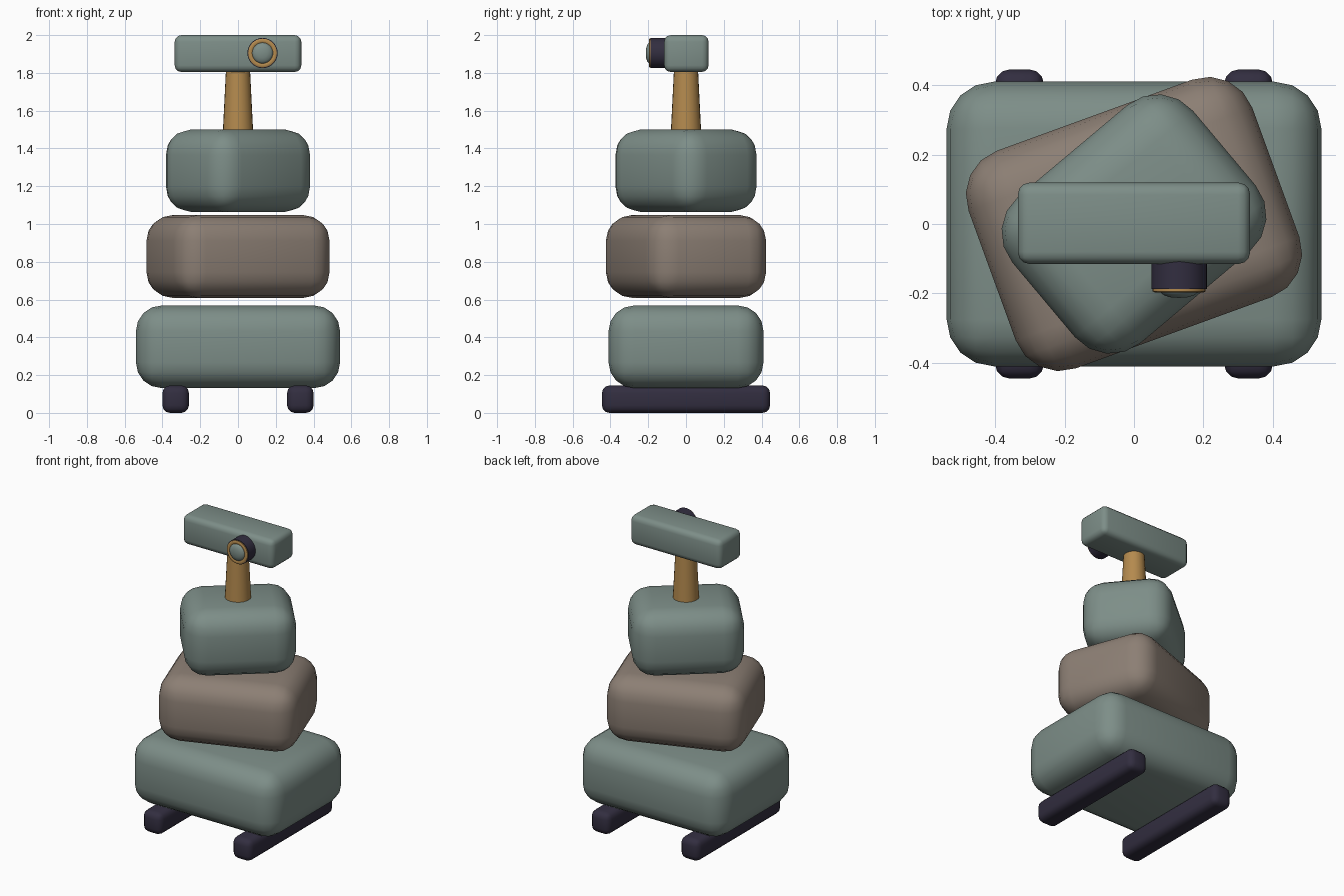
import bpy, bmesh
from math import radians
from mathutils import Matrix, Vector

cube = bpy.data.objects.get("Cube")
if cube:
    bpy.data.objects.remove(cube, do_unlink=True)


def material(name, rgb):
    mat = bpy.data.materials.new(name)
    mat.use_nodes = True
    mat.diffuse_color = (*rgb, 1)
    mat.node_tree.nodes["Principled BSDF"].inputs["Base Color"].default_value = (*rgb, 1)
    return mat


sage = material("sage green", (0.205, 0.27, 0.246))
taupe = material("warm taupe", (0.263, 0.212, 0.175))
dark = material("dark indigo", (0.032, 0.027, 0.051))
brass = material("brass", (0.456, 0.254, 0.076))


def finish(bm, name, mat, location, turn=None):
    """Turn a bmesh into a smooth object with sharp creases kept."""
    if turn:
        bm.transform(turn)
    bmesh.ops.recalc_face_normals(bm, faces=bm.faces)
    mesh = bpy.data.meshes.new(name)
    bm.to_mesh(mesh)
    bm.free()
    mesh.shade_smooth()
    mesh.set_sharp_from_angle(angle=radians(40))
    mesh.materials.append(mat)
    obj = bpy.data.objects.new(name, mesh)
    obj.location = location
    bpy.context.collection.objects.link(obj)
    return obj


def rounded_box(name, mat, size, location, radius, segments=4, angle=0):
    bm = bmesh.new()
    bmesh.ops.create_cube(bm, size=1)
    bmesh.ops.scale(bm, vec=Vector(size), verts=bm.verts)
    bmesh.ops.bevel(bm, geom=bm.edges[:], offset=radius, segments=segments,
                    profile=0.5, affect='EDGES')
    return finish(bm, name, mat, location, Matrix.Rotation(radians(angle), 4, 'Z'))


def lathe(name, mat, profile, location, turn=None, steps=32):
    """Spin (radius, height) points around z."""
    bm = bmesh.new()
    verts = [bm.verts.new((r, 0, z)) for r, z in profile]
    edges = [bm.edges.new(pair) for pair in zip(verts, verts[1:])]
    bmesh.ops.spin(bm, geom=verts + edges, cent=(0, 0, 0), axis=(0, 0, 1),
                   angle=radians(360), steps=steps)
    bmesh.ops.remove_doubles(bm, verts=bm.verts, dist=0.0002)
    return finish(bm, name, mat, location, turn)


# Skids under the body
for side, x in (("left", 0.33), ("right", -0.33)):
    rounded_box(side + "_skid", dark, (0.14, 0.89, 0.145), (x, 0, 0.0725), 0.04, 3)

# Three stacked body blocks, each smaller and turned further
rounded_box("lower_block", sage, (1.08, 0.82, 0.437), (0, 0, 0.35), 0.135)
rounded_box("middle_block", taupe, (0.87, 0.667, 0.437), (0, 0, 0.828), 0.135, angle=20)
rounded_box("upper_block", sage, (0.68, 0.55, 0.437), (0, 0, 1.282), 0.135, angle=40)

# Tapered neck
lathe("neck", brass, [(0, 0), (0.08, 0), (0.063, 0.34), (0, 0.34)], (0, 0, 1.49), steps=24)

# Head bar
rounded_box("head", sage, (0.67, 0.235, 0.195), (0, 0.002, 1.9025), 0.035, 3)

# Eye: barrel, rim and domed lens facing forward
forward = Matrix.Rotation(radians(90), 4, 'X')
eye = (0.13, -0.1, 1.905)
lathe("eye_barrel", dark, [(0, 0), (0.08, 0), (0.08, 0.088), (0, 0.088)], eye, forward)
lathe("eye_rim", brass, [(0.055, 0.085), (0.055, 0.094), (0.06, 0.097), (0.071, 0.097),
                         (0.076, 0.094), (0.076, 0.085)], eye, forward)
lathe("eye_lens", sage, [(0.057, 0.088), (0.054, 0.097), (0.044, 0.105),
                         (0.026, 0.111), (0, 0.113)], eye, forward)
